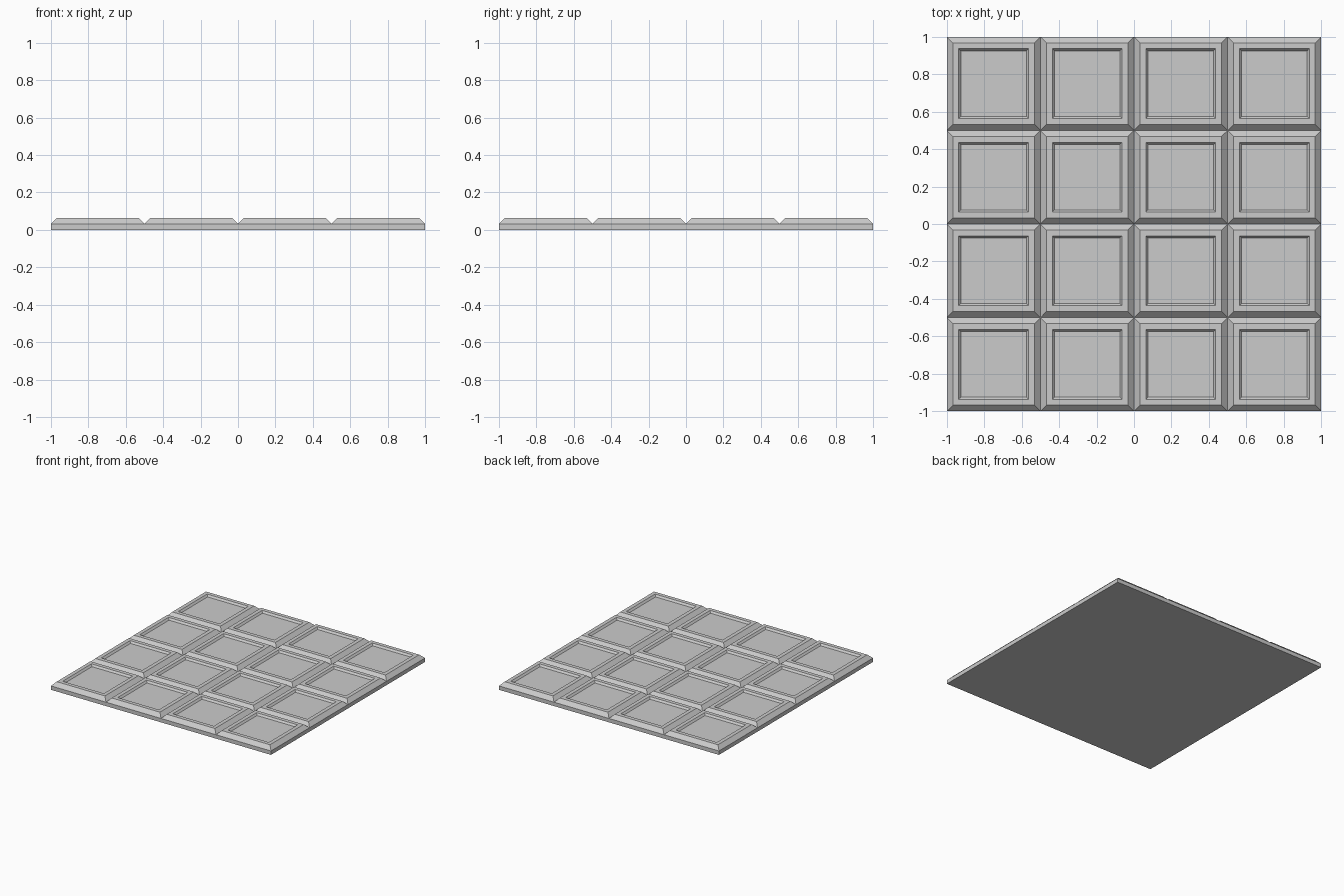
import bpy, bmesh

if "Cube" in bpy.data.objects:
    bpy.data.objects.remove(bpy.data.objects["Cube"])

N, CELL = 4, 0.5
EDGE_Z, TOP_Z, FLOOR_Z = 0.032, 0.063, 0.048


def ring(bm, cx, cy, half, z):
    return [bm.verts.new((cx + sx * half, cy + sy * half, z))
            for sx, sy in ((-1, -1), (1, -1), (1, 1), (-1, 1))]


def bridge(bm, a, b):
    for i in range(4):
        j = (i + 1) % 4
        bm.faces.new((a[i], a[j], b[j], b[i]))


bm = bmesh.new()

# One tile per cell: chamfered rim, flat frame, sloped recess wall, sunken floor
profile = [(0.25, EDGE_Z), (0.219, TOP_Z), (0.187, TOP_Z), (0.174, FLOOR_Z)]
for ix in range(N):
    for iy in range(N):
        cx, cy = (ix - 1.5) * CELL, (iy - 1.5) * CELL
        rings = [ring(bm, cx, cy, h, z) for h, z in profile]
        for a, b in zip(rings, rings[1:]):
            bridge(bm, a, b)
        bm.faces.new(rings[-1])
bmesh.ops.remove_doubles(bm, verts=bm.verts, dist=0.0001)

# Slab sides: drop the outer border to the ground, then close the underside
border = [e for e in bm.edges if e.is_boundary]
ext = bmesh.ops.extrude_edge_only(bm, edges=border)["geom"]
for v in ext:
    if isinstance(v, bmesh.types.BMVert):
        v.co.z = 0
bmesh.ops.holes_fill(bm, edges=[e for e in bm.edges if e.is_boundary], sides=0)
bmesh.ops.recalc_face_normals(bm, faces=bm.faces)

mesh = bpy.data.meshes.new("floor_panel")
bm.to_mesh(mesh)
bm.free()
bpy.context.collection.objects.link(bpy.data.objects.new("floor_panel", mesh))
